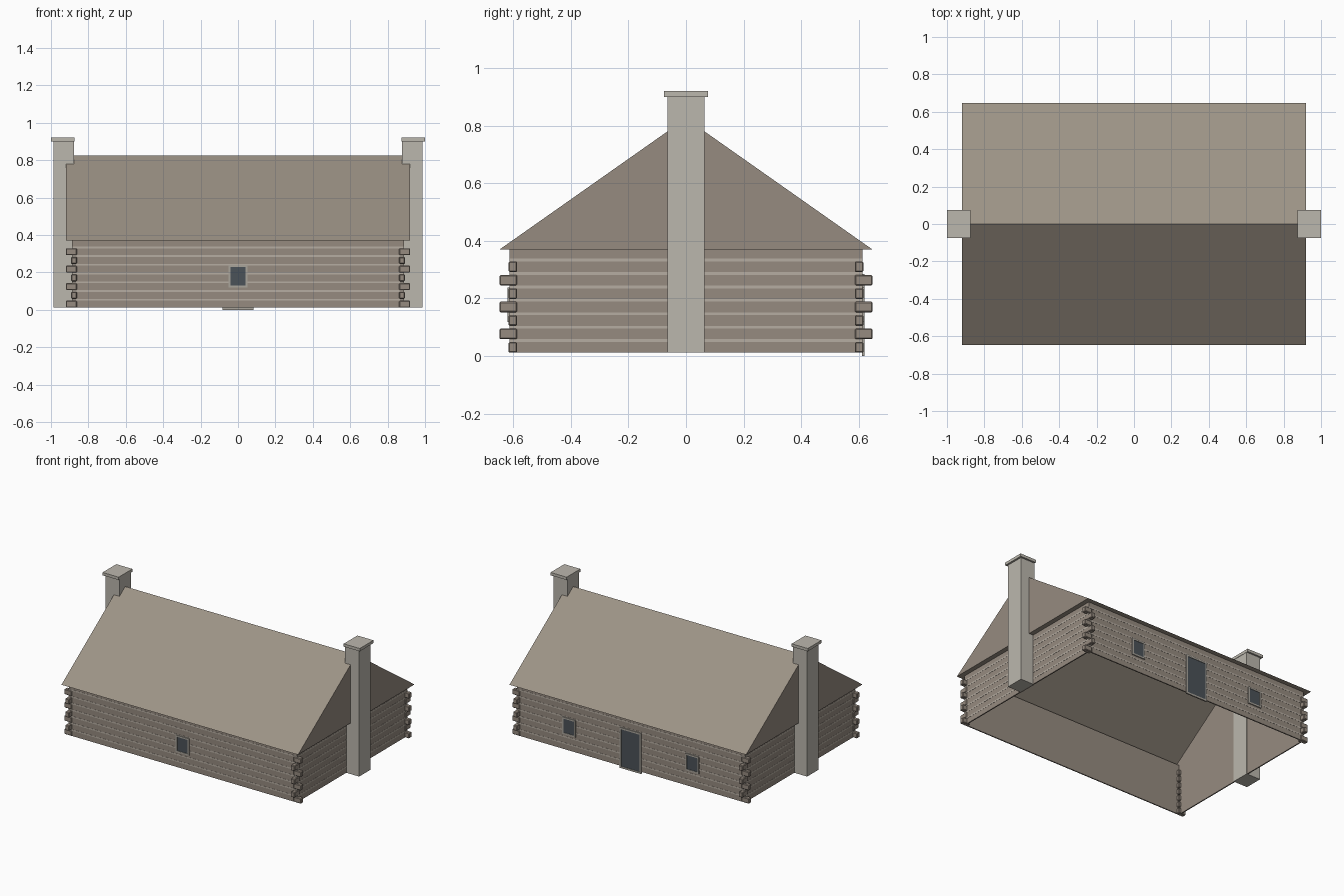
import bpy

cube = bpy.data.objects.get("Cube")
if cube:
    bpy.data.objects.remove(cube, do_unlink=True)


def material(name, rgb):
    m = bpy.data.materials.new(name)
    m.use_nodes = True
    m.diffuse_color = (*rgb, 1)
    m.node_tree.nodes["Principled BSDF"].inputs["Base Color"].default_value = (*rgb, 1)
    return m


LOG = material("log_brown", (0.305, 0.258, 0.216))
ROOF = material("roof_brown", (0.337, 0.292, 0.238))
STONE = material("chimney_stone", (0.5, 0.475, 0.42))
CHINK = material("pale_chinking", (0.47, 0.42, 0.36))
FRAME = material("grey_frame", (0.4, 0.375, 0.33))
PANE = material("dark_pane", (0.07, 0.084, 0.098))


def mesh(name, verts, faces, mat):
    me = bpy.data.meshes.new(name)
    me.from_pydata(verts, [], faces)
    me.materials.append(mat)
    ob = bpy.data.objects.new(name, me)
    bpy.context.scene.collection.objects.link(ob)
    return ob


def box(name, xs, ys, zs, mat, bevel=0):
    xs, ys, zs = sorted(xs), sorted(ys), sorted(zs)
    verts = [(x, y, z) for x in xs for y in ys for z in zs]
    faces = [(0, 1, 3, 2), (4, 6, 7, 5), (0, 4, 5, 1),
             (2, 3, 7, 6), (0, 2, 6, 4), (1, 5, 7, 3)]
    ob = mesh(name, verts, faces, mat)
    if bevel:
        mod = ob.modifiers.new("chamfer", "BEVEL")
        mod.width = bevel
        mod.segments = 1
    return ob


# Main dimensions
WX, WY = 0.887, 0.612            # wall faces
RX, RY = 0.92, 0.647             # roof edges
BASE, EAVE, RIDGE = 0.012, 0.37, 0.825
PITCH, LOG_H, ROWS = 0.0466, 0.037, 8
SIDES = (-1, 1)

# Walls, open underneath
for s in SIDES:
    side = "front" if s < 0 else "back"
    box(side + "_wall", (-WX, WX), (s * WY, s * (WY - 0.008)), (BASE, EAVE), LOG)
    side = "right" if s < 0 else "left"
    box(side + "_wall", (s * WX, s * (WX - 0.008)), (-WY, WY), (BASE, EAVE), LOG)

# Chinking strips between the log rows
for i in range(ROWS - 1):
    z = BASE + i * PITCH + LOG_H
    zs = (z, z + PITCH - LOG_H)
    for s in SIDES:
        box("chinking_long", (-WX, WX), (s * (WY - 0.002), s * (WY + 0.001)), zs, CHINK)
        box("chinking_short", (s * (WX - 0.002), s * (WX + 0.001)), (-WY, WY), zs, CHINK)

# Crossed log ends at the corners, alternating direction
for i in range(ROWS - 1):
    z = BASE + i * PITCH
    for sx in SIDES:
        for sy in SIDES:
            ex, ey = (RX, WY + 0.004) if i % 2 == 0 else (WX + 0.005, RY)
            box("log_end", (sx * 0.862, sx * ex), (sy * 0.586, sy * ey),
                (z, z + LOG_H), LOG, bevel=0.004)

# Roof slopes, soffit and gables
for s in SIDES:
    mesh("roof_slope", [(-RX, s * RY, EAVE), (RX, s * RY, EAVE), (RX, 0, RIDGE), (-RX, 0, RIDGE)],
         [(0, 1, 2, 3) if s < 0 else (3, 2, 1, 0)], ROOF)
    mesh("gable", [(s * RX, -RY, EAVE), (s * RX, RY, EAVE), (s * RX, 0, RIDGE)],
         [(0, 1, 2) if s > 0 else (2, 1, 0)], LOG)
    xi = s * (WX - 0.008)
    mesh("inner_gable", [(xi, -RY, EAVE), (xi, RY, EAVE), (xi, 0, RIDGE)],
         [(2, 1, 0) if s > 0 else (0, 1, 2)], LOG)
outer = [(-RX, -RY), (RX, -RY), (RX, RY), (-RX, RY)]
inner = [(-WX, -WY), (WX, -WY), (WX, WY), (-WX, WY)]
mesh("soffit", [(x, y, EAVE) for x, y in outer + inner],
     [(k, k + 4, (k + 1) % 4 + 4, (k + 1) % 4) for k in range(4)], ROOF)

# Chimneys
for s in SIDES:
    side = "right" if s < 0 else "left"
    box(side + "_chimney", (s * 0.877, s * 0.987), (-0.064, 0.064), (BASE, 0.9), STONE)
    box(side + "_chimney_cap", (s * 0.875, s), (-0.076, 0.076), (0.9, 0.92), STONE)


# Windows and door: a frame of four strips around a thin pane
def opening(name, x, s, half, z0, z1, t):
    ys = (s * (WY - 0.002), s * (WY + 0.007))
    for e in SIDES:
        box(name + "_jamb", (x + e * half, x + e * (half - t)), ys, (z0, z1), FRAME)
    for za, zb in ((z0, z0 + t), (z1 - t, z1)):
        box(name + "_rail", (x - half + t, x + half - t), ys, (za, zb), FRAME)
    box(name + "_pane", (x - half + t, x + half - t),
        (s * (WY - 0.002), s * (WY + 0.004)), (z0 + t, z1 - t), PANE)


opening("front_window", 0, -1, 0.052, 0.119, 0.239, 0.011)
for s in SIDES:
    opening("back_window", s * 0.48, 1, 0.052, 0.119, 0.239, 0.011)
opening("door", 0, 1, 0.084, 0, 0.285, 0.012)
